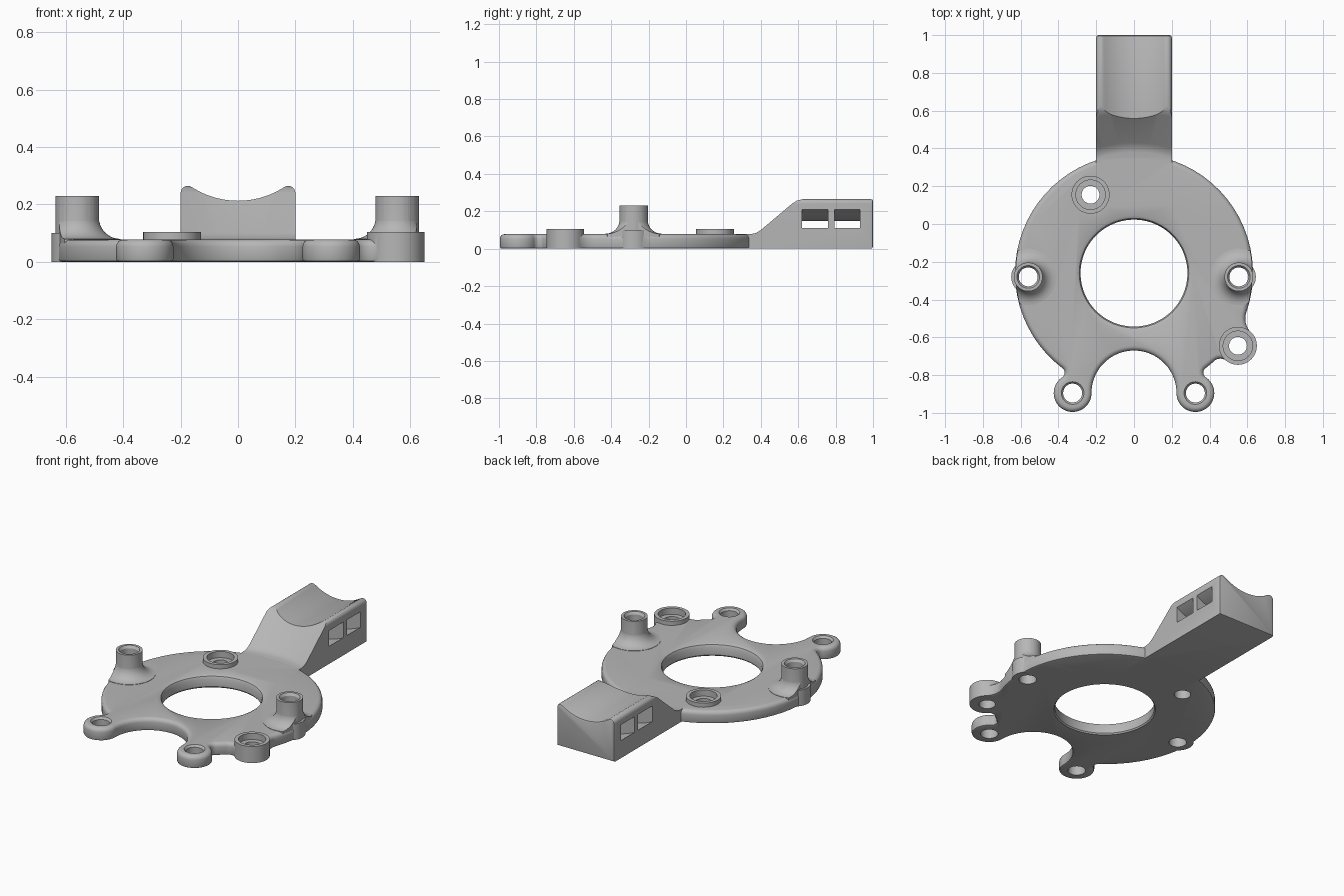
import bpy, bmesh, math
from mathutils import Vector

cube = bpy.data.objects.get("Cube")
if cube:
    bpy.data.objects.remove(cube, do_unlink=True)

grey = bpy.data.materials.new("light_grey")
grey.use_nodes = True
COLOUR = (0.47, 0.47, 0.47, 1)
grey.diffuse_color = COLOUR
grey.node_tree.nodes["Principled BSDF"].inputs["Base Color"].default_value = COLOUR


def loft(name, loops, closed_caps=True):
    """Skin equal-length loops of points and cap both ends."""
    bm = bmesh.new()
    rings = [[bm.verts.new(p) for p in loop] for loop in loops]
    n = len(rings[0])
    for a, b in zip(rings, rings[1:]):
        for i in range(n):
            j = (i + 1) % n
            bm.faces.new((a[i], a[j], b[j], b[i]))
    bm.faces.new(rings[0][::-1])
    bm.faces.new(rings[-1])
    bmesh.ops.recalc_face_normals(bm, faces=bm.faces)
    mesh = bpy.data.meshes.new(name)
    bm.to_mesh(mesh)
    bm.free()
    mesh.materials.append(grey)
    ob = bpy.data.objects.new(name, mesh)
    bpy.context.collection.objects.link(ob)
    return ob


def turned(name, x, y, profile, n=48):
    """Round solid from (radius, z) pairs, capped at both ends."""
    angles = [math.tau * i / n for i in range(n)]
    return loft(name, [[(x + r * math.cos(t), y + r * math.sin(t), z) for t in angles]
                       for r, z in profile])


def arc(cx, cy, r, a, b, n=12):
    return [(cx + r * math.cos(a + (b - a) * i / n),
             cy + r * math.sin(a + (b - a) * i / n)) for i in range(n + 1)]


def prism(name, points, y0, y1):
    return loft(name, [[(x, y, z) for x, z in points] for y in (y0, y1)])


def combine(target, other, operation):
    """Apply a boolean and remove the spent tool."""
    mod = target.modifiers.new("join", 'BOOLEAN')
    mod.operation, mod.object, mod.solver = operation, other, 'EXACT'
    bpy.ops.object.select_all(action='DESELECT')
    bpy.context.view_layer.objects.active = target
    target.select_set(True)
    bpy.ops.object.modifier_apply(modifier=mod.name)
    bpy.data.objects.remove(other, do_unlink=True)


def fillet(a, b, r, side):
    """Circle of radius r touching circles a and b from outside."""
    pa, pb = Vector(a[:2]), Vector(b[:2])
    d, ra, rb = (pb - pa).length, a[2] + r, b[2] + r
    turn = side * math.acos((ra * ra + d * d - rb * rb) / (2 * ra * d))
    base = math.atan2(pb.y - pa.y, pb.x - pa.x)
    return (pa.x + ra * math.cos(base + turn), pa.y + ra * math.sin(base + turn), r)


# Plate outline: tangent circles, alternately convex and concave
CY, TOP = -0.26, 0.078
disc = (0, CY, 0.63)
ear_l, ear_r = (-0.325, -0.895, 0.1), (0.325, -0.895, 0.1)
lug = (0.55, -0.645, 0.1)
chain = [disc, fillet(disc, ear_l, 0.03, -1), ear_l, (0, -0.895, 0.225), ear_r,
         fillet(disc, ear_r, 0.03, 1), disc, fillet(disc, lug, 0.05, -1), lug,
         fillet(disc, lug, 0.1, 1)]


def outline(inset):
    pts, n = [], len(chain)
    for i, (x, y, r) in enumerate(chain):
        ends = []
        for ox, oy, _ in (chain[i - 1], chain[(i + 1) % n]):
            ends.append(math.atan2(oy - y, ox - x))
        a, b = ends
        if i % 2 == 0:
            sweep, rad = (b - a) % math.tau, r - inset
        else:
            sweep, rad = -((a - b) % math.tau), r + inset
        steps = max(4, int(abs(sweep) / 0.09))
        pts += arc(x, y, rad, a, a + sweep, steps)[:-1]
    return pts


R = 0.025
sides = [(0.01, 0), (0.003, 0.003), (0, 0.01)]
sides += [(R - R * math.cos(t), TOP - R + R * math.sin(t))
          for t in [math.pi / 8 * i for i in range(5)]]
body = loft("mounting_plate", [[(x, y, z) for x, y in outline(d)] for d, z in sides])

# Arm with a cradle groove along its top
corner, corner_r, groove_r = (0.175, 0.24), 0.025, 0.295
groove_z = 0.213 + groove_r
lean = math.atan2(groove_z - corner[1], -corner[0])
half = arc(*corner, corner_r, 0, lean, 8)
groove = arc(0, groove_z, groove_r, lean - math.pi, -lean, 24)
section = ([(-0.2, 0), (0.2, 0)] + half + groove[1:-1] + [(-x, z) for x, z in reversed(half)])
arm = prism("arm", section, 0.1, 1.0)
bm = bmesh.new()
bm.from_mesh(arm.data)
rear = [e for e in bm.edges if all(v.co.y > 0.99 for v in e.verts)]
bmesh.ops.bevel(bm, geom=rear, offset=0.012, segments=2, profile=0.5, affect='EDGES')
bm.to_mesh(arm.data)
bm.free()

# Conical ramp from the plate up to the cradle
ramp = [(0.64, TOP), (0.665, 0.084), (0.69, 0.1), (0.85, 0.24), (0.875, 0.257),
        (0.91, 0.267), (0.94, 0.28)]
combine(arm, turned("ramp_cutter", 0, CY, ramp, 160), 'DIFFERENCE')

# Two curved strap slots through the arm
slot = arc(0, groove_z, 0.36, -2.3, -0.84, 24) + arc(0, groove_z, 0.445, -0.84, -2.3, 24)
for y0, y1 in ((0.62, 0.76), (0.795, 0.93)):
    combine(arm, prism("slot_cutter", slot, y0, y1), 'DIFFERENCE')
combine(body, arm, 'UNION')

# Standoffs with a flared root trimmed to the plate edge
posts = [(-0.56, -0.28), (0.555, -0.28)]
for x, y in posts:
    flare = turned("flare", x, y, [(0.15, 0.03)] + [
        (0.15 - 0.075 * math.sin(t), TOP + 0.002 + 0.075 * (1 - math.cos(t)))
        for t in [math.pi / 16 * i for i in range(9)]])
    combine(flare, turned("trim", 0, CY, [(0.627, -1), (0.627, 1)], 160), 'INTERSECT')
    combine(body, flare, 'UNION')
    combine(body, turned("standoff", x, y, [(0.09, 0), (0.09, 0.1), (0.076, 0.1),
                                            (0.076, 0.23)]), 'UNION')

# Raised seats: a full-height lug and a low washer
seats = [(lug[0], lug[1], 0), (-0.23, 0.155, 0.04)]
for x, y, z in seats:
    combine(body, turned("seat", x, y, [(0.1005, z), (0.1005, 0.104)]), 'UNION')

# Holes
bore = [(0.306, -0.02), (0.283, 0.008), (0.283, 0.055), (0.29, 0.07), (0.306, TOP),
        (0.306, 0.3)]
combine(body, turned("bore_cutter", 0, CY, bore, 96), 'DIFFERENCE')
for x, y in posts:
    combine(body, turned("post_hole", x, y, [(0.05, -0.1), (0.05, 0.215), (0.06, 0.23),
                                             (0.06, 0.3)]), 'DIFFERENCE')
for x, y, _ in (ear_l, ear_r):
    combine(body, turned("ear_hole", x, y, [(0.05, -0.1), (0.05, 0.065), (0.06, TOP),
                                            (0.06, 0.3)]), 'DIFFERENCE')
for x, y, _ in seats:
    combine(body, turned("seat_hole", x, y, [(0.047, -0.1), (0.047, 0.065), (0.078, 0.065),
                                             (0.078, 0.3)]), 'DIFFERENCE')

bpy.ops.object.select_all(action='DESELECT')
body.select_set(True)
bpy.context.view_layer.objects.active = body
bpy.ops.object.shade_smooth_by_angle(angle=math.radians(32))
